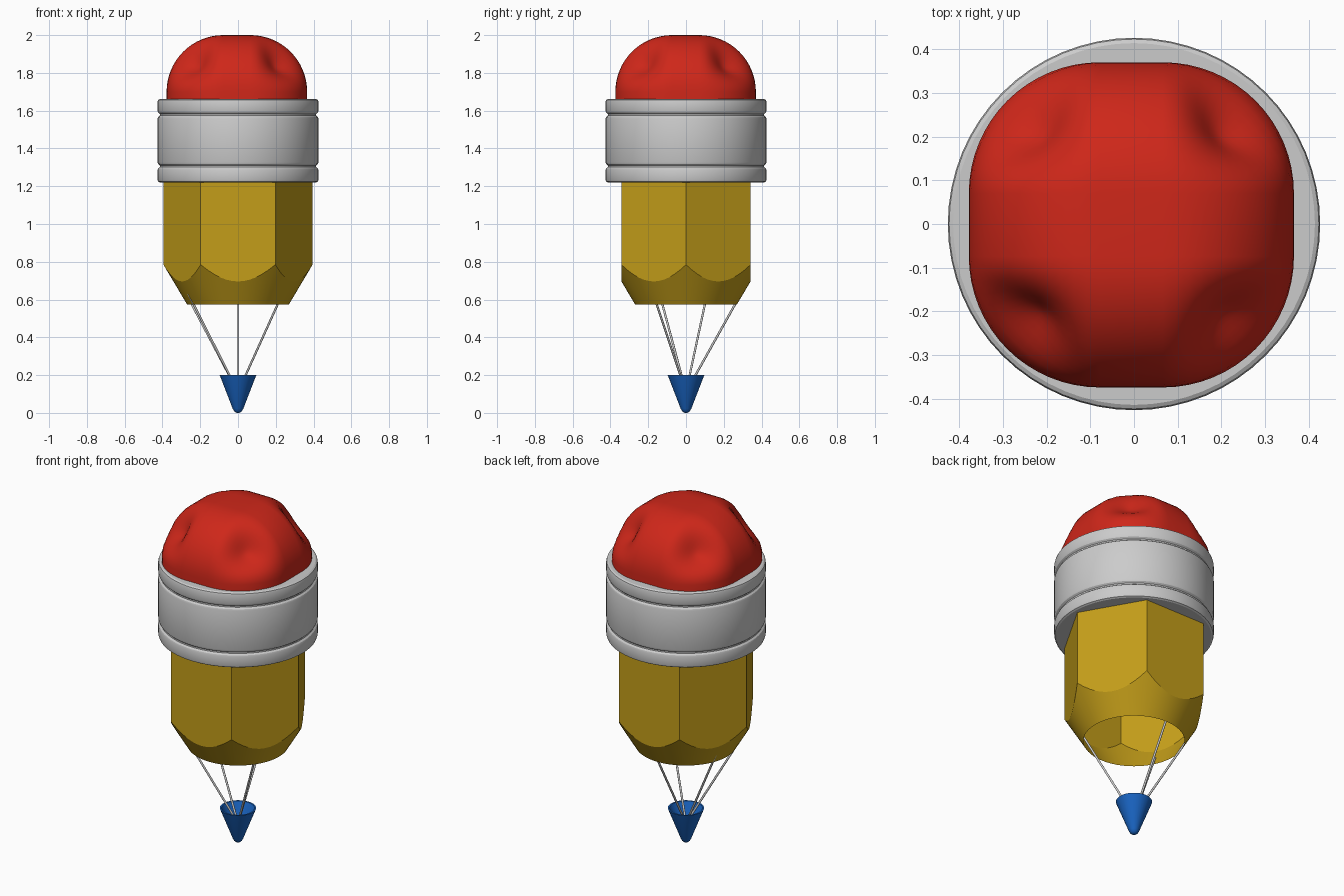
import bpy, bmesh, math
from mathutils import Vector, Matrix

if "Cube" in bpy.data.objects:
    bpy.data.objects.remove(bpy.data.objects["Cube"])


def material(name, rgb):
    m = bpy.data.materials.new(name)
    m.diffuse_color = (*rgb, 1)
    m.use_nodes = True
    m.node_tree.nodes["Principled BSDF"].inputs["Base Color"].default_value = m.diffuse_color
    return m


def finish(name, bm, mat=None, angle=25):
    bmesh.ops.recalc_face_normals(bm, faces=bm.faces)
    me = bpy.data.meshes.new(name)
    bm.to_mesh(me)
    bm.free()
    ob = bpy.data.objects.new(name, me)
    bpy.context.collection.objects.link(ob)
    if mat:
        me.materials.append(mat)
    bpy.ops.object.select_all(action='DESELECT')
    bpy.context.view_layer.objects.active = ob
    ob.select_set(True)
    bpy.ops.object.shade_smooth_by_angle(angle=math.radians(angle))
    return ob


def rings_to_mesh(rings, cap_first=False, cap_last=False):
    bm = bmesh.new()
    vs = [[bm.verts.new(p) for p in ring] for ring in rings]
    n = len(rings[0])
    for a, b in zip(vs, vs[1:]):
        for i in range(n):
            j = (i + 1) % n
            bm.faces.new((a[i], a[j], b[j], b[i]))
    if cap_first:
        bm.faces.new(vs[0])
    if cap_last:
        bm.faces.new(vs[-1])
    return bm


def lathe(name, profile, n, mat=None):
    rings = [[(r * math.cos(2 * math.pi * i / n), r * math.sin(2 * math.pi * i / n), z)
              for i in range(n)] for r, z in profile]
    return finish(name, rings_to_mesh(rings, True, True), mat)


red = material("eraser_red", (0.62, 0.02, 0.01))
yellow = material("body_yellow", (0.55, 0.34, 0.01))
blue = material("basket_blue", (0.01, 0.13, 0.55))

# Eraser: cube with wide round edges and gently pinched corners
half, r = 0.372, 0.3
bm = bmesh.new()
bmesh.ops.create_cube(bm, size=2 * half)
bmesh.ops.bevel(bm, geom=bm.edges[:], offset=r, segments=16, profile=0.5, affect='EDGES')
core = half - r
for v in bm.verts:
    c = Vector([max(-core, min(core, t)) for t in v.co])
    d = v.co - c
    if d.length > 1e-5:
        n = d.normalized()
        v.co = c + d * (1 - 0.25 * 27 * (n.x * n.y * n.z) ** 2)
bmesh.ops.translate(bm, vec=(-0.006, -0.002, 2 - half), verts=bm.verts)
finish("eraser", bm, red, 40)

# Ferrule: metal band with two pressed grooves
R = 0.426
lathe("ferrule", [(R - .012, 1.22), (R - .003, 1.225), (R, 1.235), (R, 1.285), (R - .003, 1.294),
                  (R - .012, 1.302), (R - .012, 1.31), (R - .003, 1.318), (R, 1.327),
                  (R, 1.557), (R - .003, 1.566), (R - .012, 1.574), (R - .012, 1.582),
                  (R - .003, 1.59), (R, 1.599), (R, 1.647), (R - .003, 1.657), (R - .012, 1.662)], 64)

# Body: hexagonal prism trimmed by a cone, hollow and open below
per, apothem, mouth, z0 = 12, 0.342, 0.27, 0.575
slope = 0.125 / 0.21
top, trim, bottom = [], [], []
for i in range(6 * per):
    a = 2 * math.pi * i / (6 * per)
    rh = apothem / math.cos(a % (math.pi / 3) - math.pi / 6)
    d = Vector((math.cos(a), math.sin(a), 0))
    top.append(d * rh + Vector((0, 0, 1.225)))
    trim.append(d * rh + Vector((0, 0, z0 + (rh - mouth) / slope)))
    bottom.append(d * mouth + Vector((0, 0, z0)))
finish("pencil_body", rings_to_mesh([top, trim, bottom], cap_first=True), yellow)

# Basket: open cone with a rounded tip
lathe("basket", [(.012, .022), (.088, .2), (.097, .2), (.028, .022), (.021, .009),
                 (.012, .002), (.004, 0)], 32, blue)

# Suspension wires from inside the body down into the basket
for k, (x, y) in enumerate([(0, .26), (.21, -.155), (-.235, -.125), (-.245, .10)]):
    low = Vector((0, 0, .11))
    step = Vector((x, y, z0)) - low
    high = low + step * 1.12
    axis = high - low
    bm = bmesh.new()
    bmesh.ops.create_cone(bm, cap_ends=True, segments=8, radius1=.006, radius2=.006,
                          depth=axis.length)
    rot = axis.to_track_quat('Z', 'Y').to_matrix().to_4x4()
    bmesh.ops.transform(bm, matrix=Matrix.Translation((low + high) / 2) @ rot, verts=bm.verts)
    finish(f"wire_{k + 1}", bm, None, 50)
